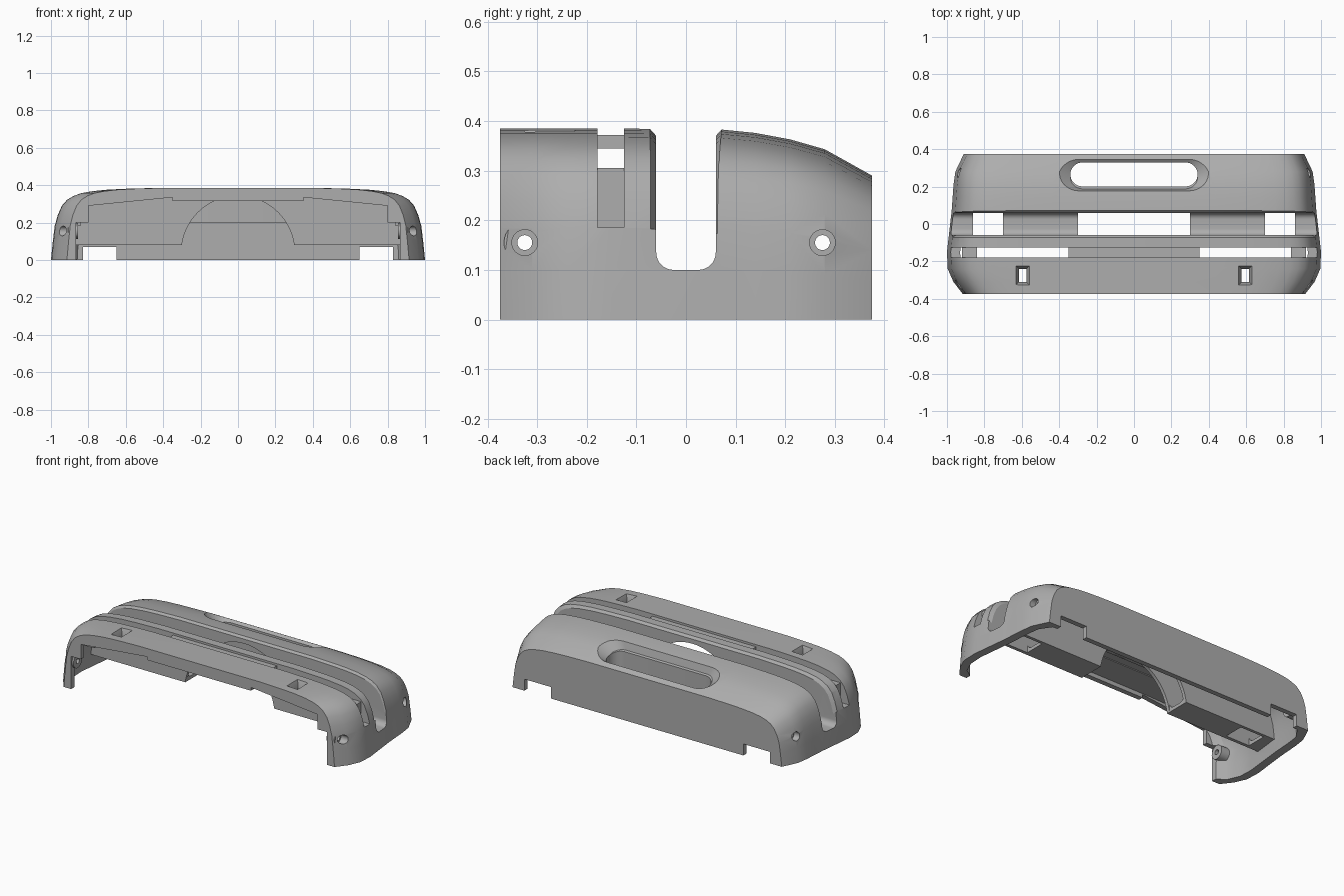
import bpy, bmesh, math
from mathutils import Matrix

default = bpy.data.objects.get("Cube")
if default:
    bpy.data.objects.remove(default, do_unlink=True)

grey = bpy.data.materials.new("plastic_grey")
grey.use_nodes = True
GREY = (0.42, 0.42, 0.42, 1)
grey.diffuse_color = GREY
grey.node_tree.nodes["Principled BSDF"].inputs["Base Color"].default_value = GREY

TOP = 0.385
# half of the arch section (x, z) and the plan: y, half width, height
ARCH = [(1, 0), (.99, .1), (.98, .185), (.965, .24), (.943, .29), (.915, .322),
        (.88, .343), (.84, .357), (.78, .368), (.7, .376), (.6, .381), (.45, .385)]
PLAN = [(-.375, .915, .385), (-.31, .965, .385), (-.24, .996, .385), (-.15, 1, .385),
        (.07, .975, .383), (.14, .97, .376), (.21, .965, .363), (.28, .955, .343),
        (.375, .91, .29)]


def loft(name, rings):
    """Skin closed rings of equal length and cap both ends."""
    bm = bmesh.new()
    rows = [[bm.verts.new(p) for p in ring] for ring in rings]
    n = len(rows[0])
    for a, b in zip(rows, rows[1:]):
        for i in range(n):
            j = (i + 1) % n
            bm.faces.new((a[i], a[j], b[j], b[i]))
    bm.faces.new(rows[0])
    bm.faces.new(rows[-1])
    bmesh.ops.recalc_face_normals(bm, faces=bm.faces)
    mesh = bpy.data.meshes.new(name)
    bm.to_mesh(mesh)
    bm.free()
    mesh.materials.append(grey)
    obj = bpy.data.objects.new(name, mesh)
    bpy.context.collection.objects.link(obj)
    return obj


def arch_ring(y, w, h, base):
    half = [(x * w, z * h / TOP if i else base) for i, (x, z) in enumerate(ARCH)]
    return [(x, y, z) for x, z in half] + [(-x, y, z) for x, z in reversed(half)]


def prism(name, axis, pts, a, b, pts_b=None):
    """Extrude a flat profile along an axis, optionally to a second profile."""
    put = {"x": lambda p, t: (t, p[0], p[1]),
           "y": lambda p, t: (p[0], t, p[1]),
           "z": lambda p, t: (p[0], p[1], t)}[axis]
    return loft(name, [[put(p, a) for p in pts], [put(p, b) for p in pts_b or pts]])


def rect(cx, cy, rx, ry):
    return [(cx - rx, cy - ry), (cx + rx, cy - ry), (cx + rx, cy + ry), (cx - rx, cy + ry)]


def box(name, x0, x1, y0, y1, z0, z1):
    return prism(name, "z", [(x0, y0), (x1, y0), (x1, y1), (x0, y1)], z0, z1)


def circle(cx, cy, r, n=32):
    return [(cx + r * math.cos(math.tau * i / n), cy + r * math.sin(math.tau * i / n))
            for i in range(n)]


def stadium(length, r, cy=0, n=16):
    arc = [math.pi * (i / n - .5) for i in range(n + 1)]
    right = [(length - r + r * math.cos(t), cy + r * math.sin(t)) for t in arc]
    return right + [(-x, y) for x, y in reversed(right)]


def combine(target, tool, operation="DIFFERENCE"):
    mod = target.modifiers.new(tool.name, "BOOLEAN")
    mod.solver = "EXACT"
    mod.operation = operation
    mod.object = tool
    with bpy.context.temp_override(object=target, active_object=target,
                                   selected_objects=[target]):
        bpy.ops.object.modifier_apply(modifier=mod.name)
    bpy.data.objects.remove(tool, do_unlink=True)


# Hollow arched cover
shell = loft("cover_shell", [arch_ring(y, w, h, 0) for y, w, h in PLAN])
cavity = loft("cavity", [arch_ring(max(-.345, min(.345, y)), w - .045, h - .045, -.1)
                         for y, w, h in PLAN])
combine(shell, cavity)

# Front opening with stepped edge
edge = [(.865, -.1), (.865, .2), (.8, .2), (.8, .29), (.35, .335), (.35, .315)]
opening = prism("opening", "y", edge + [(-x, z) for x, z in reversed(edge)], -.5, -.33)
combine(shell, opening)

# Inner lining of the cross groove, oval sleeve and screw bosses
lining = loft("groove_lining", [arch_ring(y, .96, .37, .08) for y in (-.08, .08)])
combine(shell, lining, "UNION")
sleeve = prism("oval_sleeve", "z", stadium(.365, .086, .265), .2, .325)
for v in sleeve.data.vertices:
    if v.co.z > .3:
        v.co.z -= (v.co.y - .265) * .35
combine(shell, sleeve, "UNION")
SCREWS = [(-.325, .935), (.275, .935)]
for side in (-1, 1):
    for y, x in SCREWS:
        boss = prism("boss", "x", circle(y, .155, .042), side * .855, side * .91)
        combine(shell, boss, "UNION")

# Round-bottomed groove across the cover, with softened upper edges
R = .035
corner = [(.06 - R + R * math.cos(t), .1 + R + R * math.sin(t))
          for t in [-math.pi / 2 * i / 8 for i in range(9)]]
groove = [(.06, .6)] + corner + [(-y, z) for y, z in reversed(corner)] + [(-.06, .6)]
combine(shell, prism("groove", "x", groove, -1.2, 1.2))
path = ARCH[2:] + [(-x, z) for x, z in reversed(ARCH[2:])]
flare = loft("groove_flare", [[(x * .97, -.059, z - .016), (x * 1.0, -.076, z + .003),
                               (x * 1.0, .076, z + .003), (x * .97, .059, z - .016)]
                              for x, z in path])
combine(shell, flare)

# Openings in the groove floor and walls
combine(shell, box("floor_gap", -.3, .3, -.06, .06, 0, .2))
combine(shell, prism("wall_arch", "y", circle(0, .04, .303, 64), -.12, .12))
for side in (-1, 1):
    x0, x1 = sorted((side * .7, side * .86))
    combine(shell, box("floor_gap", x0, x1, -.06, .062, 0, .2))

# Narrow slot over the top and down the sides
combine(shell, box("slot", -1.2, 1.2, -.178, -.125, .185, .6))

# Oval rear window with tilted dished rim
combine(shell, prism("window", "z", stadium(.34, .064, .265), 0, .6))
dish = prism("dish", "z", stadium(.34, .066), -.045, .016, stadium(.415, .105))
dish.data.transform(Matrix.Translation((0, .265, .345)) @ Matrix.Rotation(-.34, 4, "X"))
combine(shell, dish)

for side in (-1, 1):
    # Square holes in the top with chamfered mouths
    combine(shell, prism("square_hole", "z", rect(side * .595, -.275, .02, .035), .2, .5))
    combine(shell, prism("square_mouth", "z", rect(side * .595, -.275, .02, .035), .345, .39,
                         rect(side * .595, -.275, .04, .055)))
    # Countersunk screw holes in the sides
    for y, x in SCREWS:
        combine(shell, prism("screw_hole", "x", circle(y, .155, .015), side * .7, side * 1.1))
        combine(shell, prism("screw_mouth", "x", circle(y, .155, .026),
                             side * (x - .03), side * 1.1))
    # Notches under the rear wall
    x0, x1 = sorted((side * .65, side * .83))
    combine(shell, box("notch", x0, x1, .3, .5, -.1, .07))

# Bar bridging the slot, and tabs closing its sides
box("slot_bar", -.35, .35, -.185, -.118, .345, .372)
for side, label in ((-1, "right"), (1, "left")):
    x0, x1 = sorted((side * .84, side * .92))
    box(label + "_slot_tab", x0, x1, -.19, -.11, .185, .305)

bpy.ops.object.select_all(action="DESELECT")
shell.select_set(True)
bpy.context.view_layer.objects.active = shell
bpy.ops.object.shade_smooth_by_angle(angle=math.radians(25))
